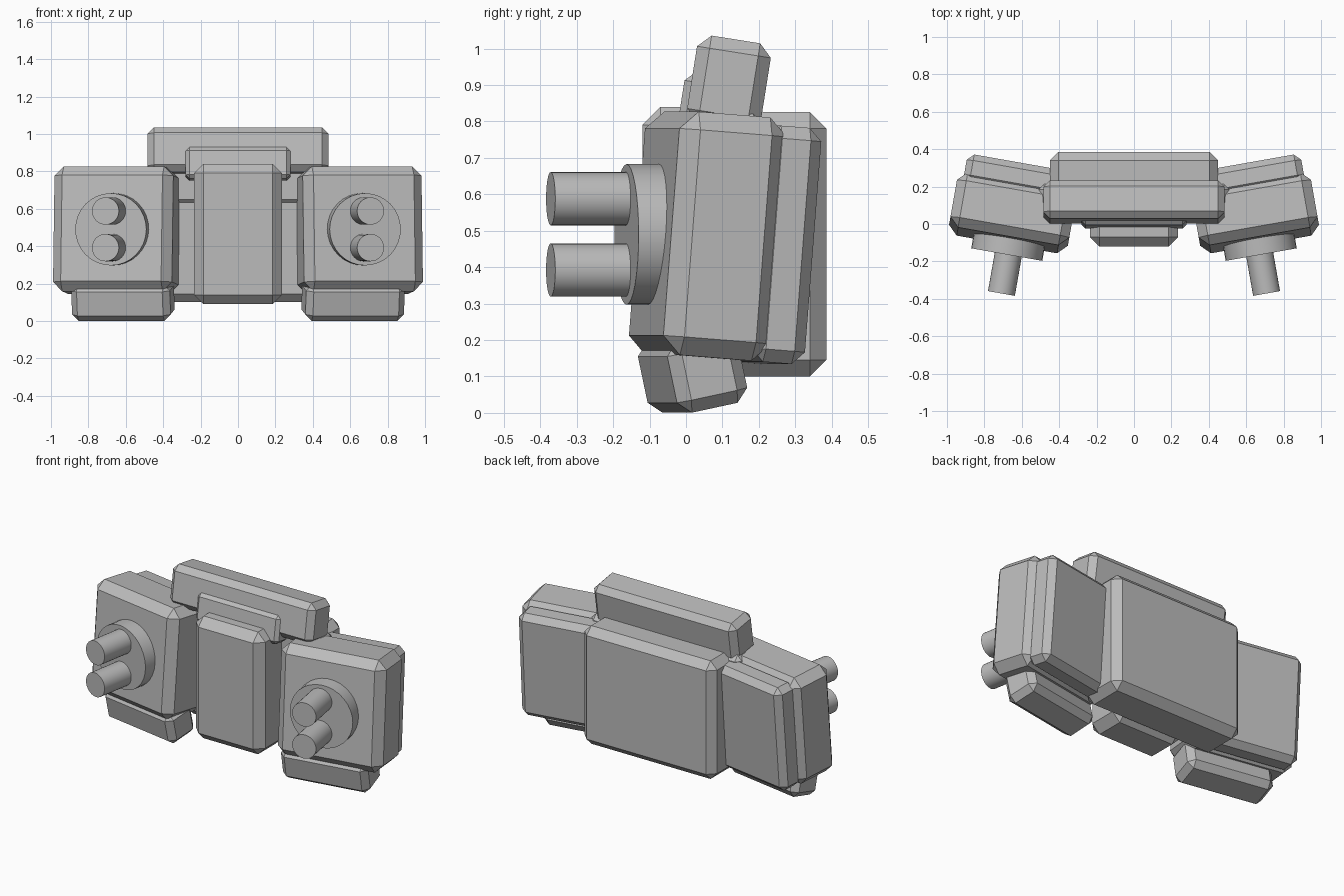
import bpy
from math import radians
from mathutils import Matrix, Vector

cube = bpy.data.objects.get("Cube")
if cube:
    bpy.data.objects.remove(cube, do_unlink=True)

grey = bpy.data.materials.new("plain_grey")
grey.use_nodes = True
COLOUR = (0.5, 0.5, 0.5, 1)
grey.diffuse_color = COLOUR
grey.node_tree.nodes["Principled BSDF"].inputs["Base Color"].default_value = COLOUR


def finish(name):
    obj = bpy.context.object
    obj.name = name
    obj.data.materials.append(grey)
    bpy.ops.object.shade_smooth_by_angle(angle=radians(32))
    return obj


def block(name, centre, size, chamfer, tilt=0, yaw=0):
    """Chamfered box, tilted about x and then turned about z."""
    bpy.ops.mesh.primitive_cube_add(size=1)
    obj = bpy.context.object
    obj.data.transform(Matrix.Diagonal((*size, 1)))
    bevel = obj.modifiers.new("chamfer", "BEVEL")
    bevel.width = chamfer
    bevel.segments = 1
    bpy.ops.object.modifier_apply(modifier=bevel.name)
    obj.location = centre
    obj.rotation_euler = (radians(tilt), 0, radians(yaw))
    return finish(name)


def barrel(name, start, length, radius, yaw):
    """Horizontal cylinder running forward from start."""
    forward = Matrix.Rotation(radians(yaw), 3, "Z") @ Vector((0, -1, 0))
    bpy.ops.mesh.primitive_cylinder_add(
        vertices=32, radius=radius, depth=length,
        location=Vector(start) + forward * length / 2,
        rotation=(radians(90), 0, radians(yaw)))
    return finish(name)


# Central body
block("back_block", (0, 0.243, 0.463), (0.9, 0.285, 0.725), 0.045)
block("centre_panel", (0, 0.015, 0.465), (0.47, 0.27, 0.75), 0.05)
block("cross_bar", (0, 0.15, 0.72), (1.02, 0.13, 0.2), 0.03)
block("top_bar", (0, 0.118, 0.905), (0.97, 0.205, 0.243), 0.035, tilt=-9)
block("front_lip", (0, 0.04, 0.84), (0.56, 0.11, 0.17), 0.02, tilt=-9)

# Side pods, turned outward and leaning back
for side, label in ((1, "left"), (-1, "right")):
    yaw = 10 * side
    lean = -4.5
    centre = Vector((0.65 * side, 0.06, 0.485))
    turn = (Matrix.Rotation(radians(yaw), 3, "Z")
            @ Matrix.Rotation(radians(lean), 3, "X"))
    block(label + "_pod", centre, (0.645, 0.3, 0.67), 0.05, lean, yaw)
    block(label + "_pod_back", centre + turn @ Vector((0, 0.175, -0.01)),
          (0.58, 0.15, 0.65), 0.035, lean, yaw)
    block(label + "_foot", (0.615 * side, 0.018, 0.112),
          (0.535, 0.2, 0.2), 0.035, 12, yaw)
    # Round mount with two stacked barrels
    barrel(label + "_mount", (0.662 * side, -0.06, 0.49), 0.105, 0.193, yaw)
    for place, height in (("upper", 0.588), ("lower", 0.392)):
        barrel(f"{label}_{place}_barrel", (0.668 * side, -0.14, height),
               0.235, 0.073, yaw)
